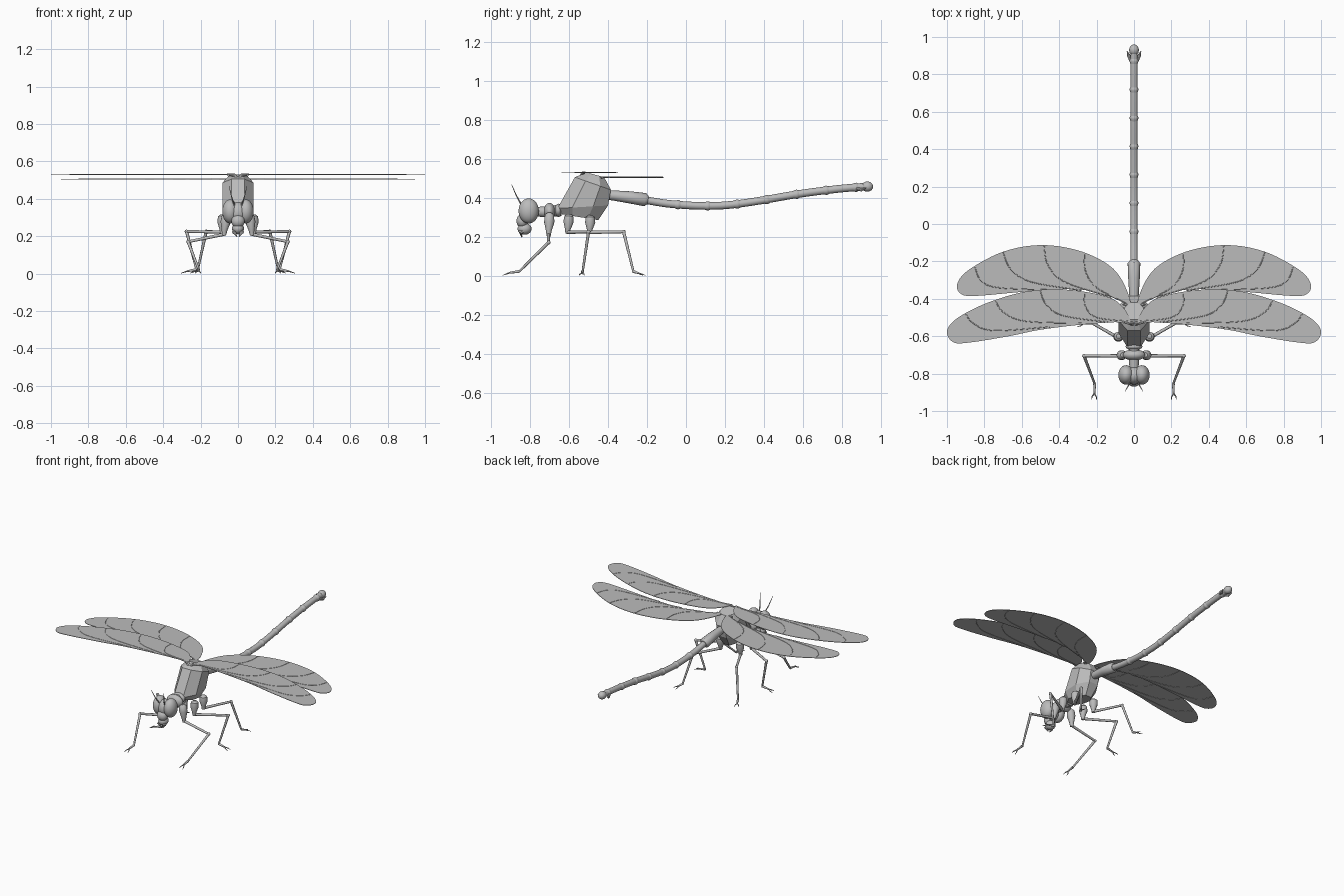
import bpy, bmesh, math
from mathutils import Vector

if "Cube" in bpy.data.objects:
    bpy.data.objects.remove(bpy.data.objects["Cube"])

grey = bpy.data.materials.new("plain grey")
grey.use_nodes = True
grey.diffuse_color = (0.5, 0.5, 0.5, 1)
grey.node_tree.nodes["Principled BSDF"].inputs["Base Color"].default_value = (0.5, 0.5, 0.5, 1)
SIDES = (("left", 1), ("right", -1))


def finish(name, bm, smooth=True):
    bmesh.ops.recalc_face_normals(bm, faces=bm.faces)
    mesh = bpy.data.meshes.new(name)
    bm.to_mesh(mesh)
    bm.free()
    mesh.materials.append(grey)
    obj = bpy.data.objects.new(name, mesh)
    bpy.context.collection.objects.link(obj)
    if smooth:
        bpy.ops.object.select_all(action='DESELECT')
        obj.select_set(True)
        bpy.context.view_layer.objects.active = obj
        bpy.ops.object.shade_smooth_by_angle(angle=math.radians(40))
    return obj


def loft(bm, rings):
    loops = [[bm.verts.new(p) for p in ring] for ring in rings]
    n = len(loops[0])
    for a, b in zip(loops, loops[1:]):
        for i in range(n):
            bm.faces.new((a[i], a[(i + 1) % n], b[(i + 1) % n], b[i]))
    bm.faces.new(loops[0][::-1])
    bm.faces.new(loops[-1])


def tube(bm, points, radii, n=12):
    """Round tube through points, with one radius for each point."""
    pts = [Vector(p) for p in points]
    rings = []
    for i, p in enumerate(pts):
        d = (pts[min(i + 1, len(pts) - 1)] - pts[max(i - 1, 0)]).normalized()
        ref = Vector((0, 0, 1)) if abs(d.z) < 0.9 else Vector((0, 1, 0))
        u = d.cross(ref).normalized()
        v = d.cross(u)
        rings.append([p + radii[i] * (u * math.cos(t) + v * math.sin(t))
                      for t in (k * math.tau / n for k in range(n))])
    loft(bm, rings)


def ball(name, centre, size):
    bm = bmesh.new()
    bmesh.ops.create_uvsphere(bm, u_segments=24, v_segments=14, radius=1)
    bmesh.ops.scale(bm, vec=size, verts=bm.verts)
    bmesh.ops.translate(bm, vec=centre, verts=bm.verts)
    return finish(name, bm)


def spline(points, steps=6, closed=False):
    """Smooth curve through the given points."""
    pts = [Vector(p) for p in points]
    n = len(pts)
    get = (lambda i: pts[i % n]) if closed else (lambda i: pts[max(0, min(n - 1, i))])
    out = []
    for i in range(n if closed else n - 1):
        a, b, c, d = (get(i + k) for k in (-1, 0, 1, 2))
        for s in range(steps):
            t = s / steps
            out.append(0.5 * (2 * b + (c - a) * t + (2 * a - 5 * b + 4 * c - d) * t * t
                              + (3 * b - a - 3 * c + d) * t ** 3))
    return out if closed else out + [pts[-1]]


# Faceted thorax: front and back of each tilted eight-sided ring, and half width
bm = bmesh.new()
rings = []
for yf, zf, yb, zb, w in ((-.635, .315, -.45, .285, .055), (-.66, .345, -.40, .36, .083),
                          (-.57, .505, -.385, .44, .083), (-.51, .53, -.42, .505, .05)):
    ring = []
    for k in range(8):
        a = (k + 0.5) * math.tau / 8
        s = math.sin(a) / math.cos(math.pi / 8)
        ring.append((w * math.cos(a) / math.cos(math.pi / 8),
                     (yf + yb) / 2 + s * (yb - yf) / 2, (zf + zb) / 2 + s * (zb - zf) / 2))
    rings.append(ring)
loft(bm, rings)
finish("thorax", bm, smooth=False)

# Thick first abdomen section, then the long jointed tail
bm = bmesh.new()
tube(bm, [(0, -.41, .415), (0, -.37, .411), (0, -.29, .402), (0, -.21, .39), (0, -.195, .387)],
     [.024, .026, .031, .034, .022], 16)
finish("abdomen_base", bm)

path = spline([(0, -.21, .388), (0, -.1, .37), (0, .02, .36), (0, .12, .358), (0, .225, .363),
               (0, .38, .385), (0, .585, .42), (0, .79, .446), (0, .93, .457)], 8)
bm = bmesh.new()
tube(bm, path, [.0195] * len(path), 16)
finish("abdomen", bm)
for j in range(7):
    y = -.04 + j * .152
    i = min(range(1, len(path) - 1), key=lambda k: abs(path[k].y - y))
    d = (path[i + 1] - path[i - 1]).normalized()
    c = path[i] + d * ((y - path[i].y) / d.y)
    bm = bmesh.new()
    tube(bm, [c - d * .016, c - d * .003, c + d * .003, c + d * .012], [.0195, .0235, .0235, .0195], 16)
    finish("abdomen_joint", bm)
ball("tail_tip", (0, .93, .457), (.026, .03, .026))
for side, s in SIDES:
    bm = bmesh.new()
    tube(bm, [(s * .018, .875, .447), (s * .028, .9, .44), (s * .037, .925, .452)], [.008, .009, .002], 8)
    finish(side + "_tail_clasper", bm)

# Neck, collar and head
bm = bmesh.new()
tube(bm, [(0, -.79, .33), (0, -.735, .327), (0, -.64, .335)], [.022, .027, .03], 16)
finish("neck", bm)
ball("collar", (0, -.7, .33), (.06, .03, .043))
ball("rear_collar", (0, -.655, .335), (.045, .02, .034))
ball("head", (0, -.81, .325), (.05, .048, .058))
ball("face", (0, -.84, .28), (.036, .03, .035))
ball("mouth", (0, -.828, .24), (.032, .036, .03))
for side, s in SIDES:
    ball(side + "_eye", (s * .042, -.807, .332), (.042, .052, .064))
    bm = bmesh.new()
    tube(bm, [(s * .014, -.815, .24), (s * .02, -.85, .222), (s * .006, -.842, .198)], [.013, .012, .003], 8)
    finish(side + "_jaw", bm)
    bm = bmesh.new()
    tube(bm, [(s * .02, -.845, .365), (s * .034, -.87, .41), (s * .048, -.895, .468)], [.004, .003, .0012], 6)
    finish(side + "_antenna", bm)

# Legs: hip top, hip end, knee, ankle, toe
LEGS = {
    "front": ((.062, -.70, .31), (.075, -.705, .21), (.267, -.705, .17), (.21, -.855, .022), (.212, -.905, .015)),
    "middle": ((.083, -.60, .305), (.085, -.608, .222), (.275, -.50, .225), (.222, -.53, .022), (.27, -.533, .013)),
    "hind": ((.075, -.49, .3), (.078, -.495, .222), (.17, -.32, .225), (.215, -.27, .022), (.227, -.245, .013)),
}
for side, s in SIDES:
    for place, points in LEGS.items():
        hip, end, knee, ankle, toe = (Vector((s * x, y, z)) for x, y, z in points)
        name = side + "_" + place
        bm = bmesh.new()
        tube(bm, [hip + (hip - end) * .12, hip, hip.lerp(end, .35), hip.lerp(end, .8), end - Vector((0, 0, .006))],
             [.012, .024, .027, .015, .011], 14)
        finish(name + "_hip", bm)
        bm = bmesh.new()
        tube(bm, [end, knee], [.009, .0075], 10)
        tube(bm, [knee, ankle], [.0085, .006], 10)
        tube(bm, [ankle, toe], [.008, .005], 10)
        # forked claws
        d = (toe - ankle).normalized()
        across = d.cross(Vector((0, 0, 1))).normalized()
        for f in (-1, 1):
            tip = toe + d * .035 + across * f * .014
            tip.z = .002
            tube(bm, [toe, toe.lerp(tip, .5) + across * f * .004, tip], [.004, .003, .001], 6)
        finish(name + "_leg", bm)
        ball(name + "_knee", knee, (.010, .010, .010))

# Wings: flat outlines with fine raised veins
FORE = [(.02, -.53), (.055, -.45), (.14, -.39), (.35, -.352), (.57, -.36), (.78, -.42), (.94, -.50),
        (1.0, -.57), (.97, -.63), (.89, -.635), (.67, -.60), (.51, -.567), (.3, -.54), (.1, -.525)]
HIND = [(.02, -.44), (.04, -.35), (.11, -.24), (.245, -.16), (.41, -.118), (.57, -.118), (.73, -.16),
        (.89, -.25), (.945, -.32), (.93, -.37), (.86, -.385), (.62, -.365), (.43, -.35), (.245, -.355), (.085, -.405)]
FORE_VEINS = [[(.03, -.52), (.2, -.5), (.26, -.44), (.265, -.37)], [(.14, -.525), (.38, -.49), (.47, -.43), (.5, -.36)],
              [(.28, -.53), (.58, -.52), (.7, -.47), (.74, -.41)], [(.45, -.55), (.75, -.57), (.86, -.53), (.9, -.48)]]
HIND_VEINS = [[(.03, -.43), (.2, -.34), (.26, -.25), (.265, -.155)], [(.14, -.385), (.37, -.31), (.46, -.22), (.48, -.118)],
              [(.28, -.355), (.55, -.31), (.66, -.24), (.7, -.15)], [(.45, -.352), (.73, -.34), (.82, -.3), (.85, -.23)]]
for side, s in SIDES:
    for place, outline, veins, z in (("front", FORE, FORE_VEINS, .53), ("hind", HIND, HIND_VEINS, .505)):
        edge = spline([(s * x, y, z) for x, y in outline], 5, True)
        up = Vector((0, 0, .0015))
        bm = bmesh.new()
        loft(bm, [[p - up for p in edge], [p + up for p in edge]])
        finish(side + "_" + place + "_wing", bm, smooth=False)
        bm = bmesh.new()
        for vein in veins:
            line = spline([(s * x, y, z) for x, y in vein], 6)
            tube(bm, line, [.0035] * len(line), 6)
        finish(side + "_" + place + "_wing_veins", bm)
        # root joint to the thorax
        x, y = outline[0]
        bm = bmesh.new()
        tube(bm, [(s * .01, y, z - .02), (s * x, y, z - .004), (s * .06, y + .012, z)], [.016, .009, .004], 8)
        finish(side + "_" + place + "_wing_root", bm)
